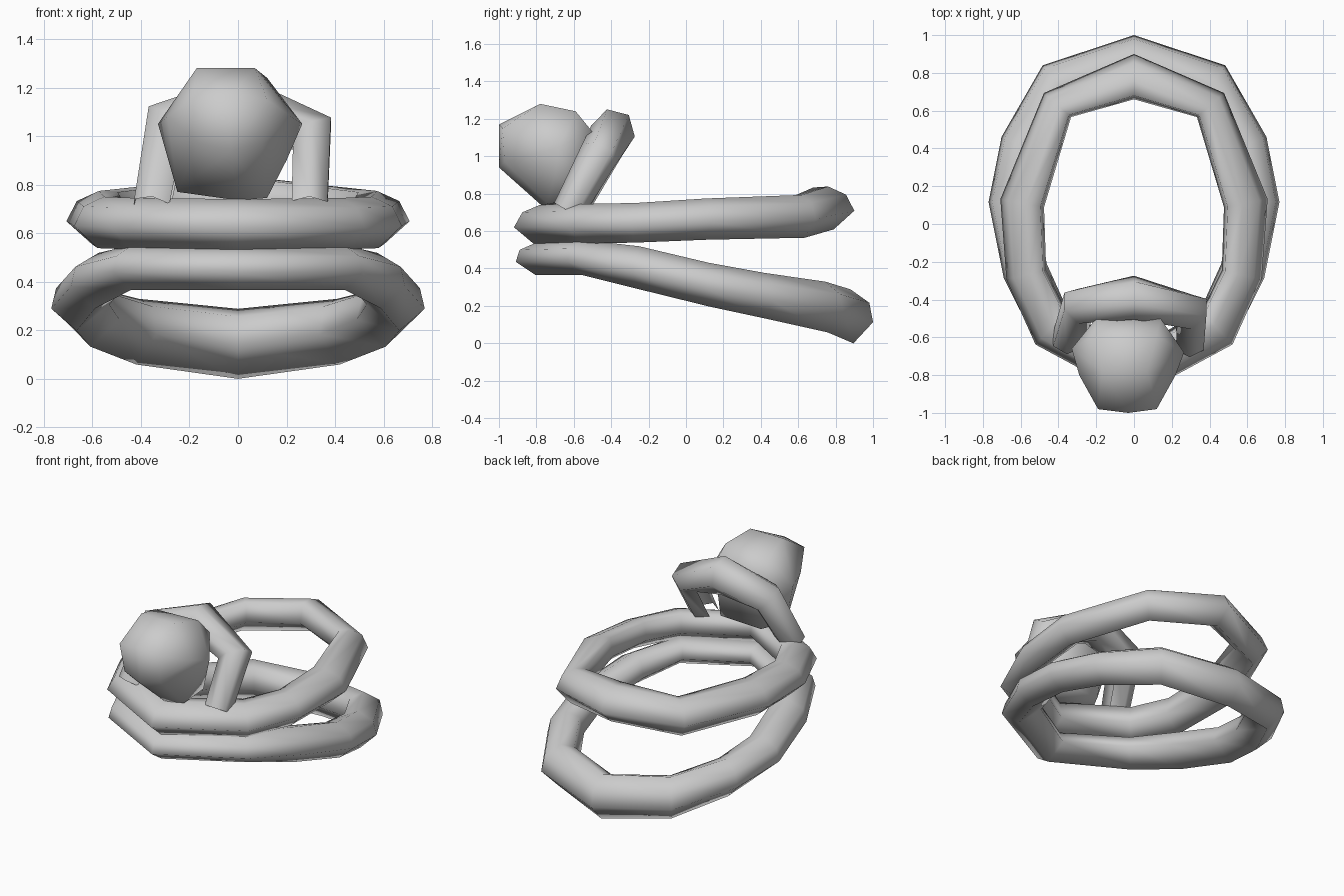
import bpy, bmesh, math
from mathutils import Vector

if "Cube" in bpy.data.objects:
    bpy.data.objects.remove(bpy.data.objects["Cube"])


def finish(bm, name):
    me = bpy.data.meshes.new(name)
    bm.to_mesh(me)
    bm.free()
    ob = bpy.data.objects.new(name, me)
    bpy.context.collection.objects.link(ob)
    bpy.ops.object.select_all(action='DESELECT')
    ob.select_set(True)
    bpy.context.view_layer.objects.active = ob
    bpy.ops.object.shade_smooth_by_angle(angle=math.radians(100))
    return ob


def skin(loops, closed):
    bm = bmesh.new()
    rows = [[bm.verts.new(p) for p in loop] for loop in loops]
    pairs = list(zip(rows, rows[1:])) + ([(rows[-1], rows[0])] if closed else [])
    n = len(rows[0])
    for a, b in pairs:
        for j in range(n):
            bm.faces.new((a[j], a[(j + 1) % n], b[(j + 1) % n], b[j]))
    bmesh.ops.recalc_face_normals(bm, faces=bm.faces)
    return bm


# Band cross-sections: (outward, up)
UPPER = [(.12, -.02), (.075, .06), (-.02, .10), (-.10, .095), (-.12, -.02), (.01, -.112)]
LOWER = [(.12, -.025), (.10, .055), (0, .11), (-.09, .085), (-.12, -.01), (.015, -.112)]


def ring(name, section, half):
    # half: centre x, y, z, height and width factors from the back to the front
    path = half + [(-p[0], *p[1:]) for p in half[-2:0:-1]]
    n = len(path)
    loops = []
    for i, (x, y, z, s, w) in enumerate(path):
        a, b = path[i - 1], path[(i + 1) % n]
        out = Vector((a[1] - b[1], b[0] - a[0], 0)).normalized()
        if out.dot(Vector((x, y, 0))) < 0:
            out = -out
        loops.append([Vector((x, y, z + v * s)) + out * u * w for u, v in section])
    return finish(skin(loops, True), name)


ring("lower_ring", LOWER,
     [(0, .88, .145, 1.3, 1), (.41, .745, .195, 1.22, 1), (.595, .42, .255, 1.1, .95),
      (.65, .12, .315, 1.05, 1), (.575, -.25, .405, 1.03, 1),
      (.43, -.55, .46, .84, 1), (0, -.79, .455, .8, 1)])
ring("upper_ring", UPPER,
     [(0, .78, .73, 1.08, 1), (.405, .63, .685, 1.08, .8), (.592, .11, .67, 1.04, .98),
      (.57, -.27, .65, 1.0, .9), (.44, -.55, .645, 1.0, 1), (0, -.80, .64, 1, 1)])

# Arch handle behind the ball
arch = [Vector(p) for p in ((-.355, -.615, .71), (-.295, -.435, 1.05), (0, -.39, 1.135),
                            (.305, -.465, 1.01), (.295, -.63, .71))]
loops = []
for i, p in enumerate(arch):
    normal = Vector((0, .97, -.25) if i == 2 else (0, .87, -.48)).normalized()
    t = (arch[min(i + 1, 4)] - arch[max(i - 1, 0)]).normalized()
    side = t.cross(normal).normalized()
    r = (.085, .105, .12, .105, .085)[i]
    loops.append([p + r * (side * math.cos(a) + normal * math.sin(a))
                  for a in (math.radians(30 + 60 * k) for k in range(6))])
bm = skin(loops, False)
# the legs are open channels on their inner side
gone = [f for f in bm.faces if f.calc_center_median().z < .97
        and f.normal.x * (1 if f.calc_center_median().x < 0 else -1) > .85]
bmesh.ops.delete(bm, geom=gone, context='FACES')
finish(bm, "arch_handle")

# Faceted ball
pts = [(-.17, -.78, 1.28), (.07, -.78, 1.28), (.12, -.59, 1.24), (-.2, -.59, 1.23),
       (-.33, -.66, 1.05), (.265, -.68, 1.05), (-.2, -.5, 1.13), (.14, -.5, 1.13),
       (-.19, -.98, 1.15), (.12, -.98, 1.15), (-.03, -1, 1.17), (-.03, -1, .94),
       (-.16, -.97, .97), (.1, -.97, .97), (-.29, -.8, 1.08), (.22, -.8, 1.08),
       (-.25, -.7, .77), (.12, -.74, .745), (0, -.77, .735), (-.17, -.55, .76),
       (.13, -.55, .77), (.2, -.7, .9)]
bm = bmesh.new()
for p in pts:
    bm.verts.new(p)
bmesh.ops.convex_hull(bm, input=bm.verts)
bmesh.ops.recalc_face_normals(bm, faces=bm.faces)
finish(bm, "ball")
